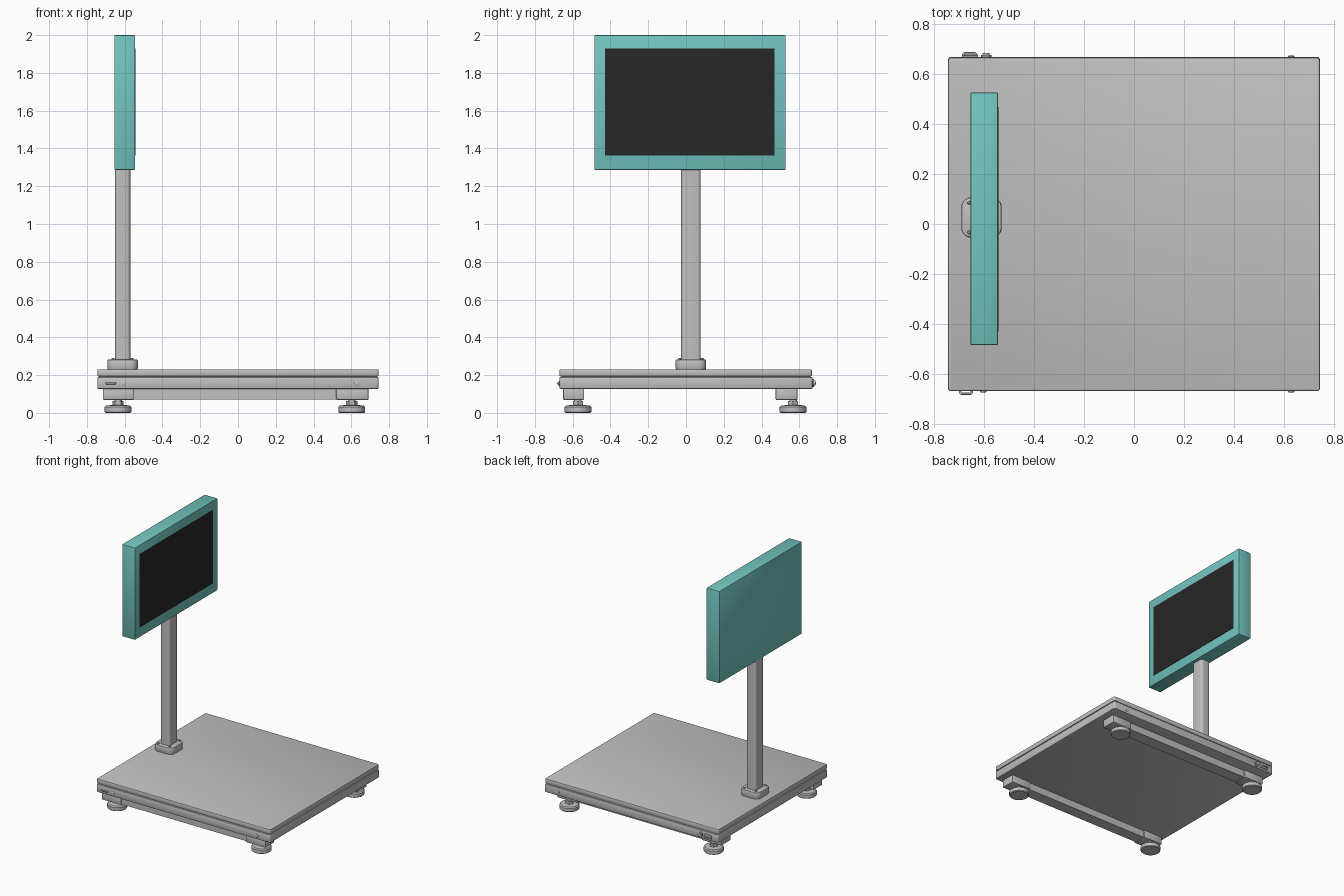
import bpy, bmesh, math
from mathutils import Matrix, Vector

if "Cube" in bpy.data.objects:
    bpy.data.objects.remove(bpy.data.objects["Cube"])


def material(name, rgb):
    m = bpy.data.materials.new(name)
    m.diffuse_color = (*rgb, 1)
    m.use_nodes = True
    m.node_tree.nodes["Principled BSDF"].inputs["Base Color"].default_value = m.diffuse_color
    return m


GREY = material("brushed_grey", (0.53, 0.53, 0.53))
TEAL = material("teal_plastic", (0.17, 0.56, 0.53))
BLACK = material("screen_black", (0.02, 0.02, 0.02))


def finish(name, bm, mat, angle=35):
    bmesh.ops.recalc_face_normals(bm, faces=bm.faces)
    me = bpy.data.meshes.new(name)
    bm.to_mesh(me)
    bm.free()
    ob = bpy.data.objects.new(name, me)
    bpy.context.collection.objects.link(ob)
    me.materials.append(mat)
    bpy.ops.object.select_all(action='DESELECT')
    ob.select_set(True)
    bpy.context.view_layer.objects.active = ob
    bpy.ops.object.shade_smooth_by_angle(angle=math.radians(angle))
    return ob


# box from min/max ranges; corner rounds the vertical edges, edge rounds the rest
def box(name, x, y, z, mat=GREY, corner=0, edge=0, segs=3):
    bm = bmesh.new()
    bmesh.ops.create_cube(bm, size=1)
    for v in bm.verts:
        v.co = Vector(r[0] if c < 0 else r[1] for c, r in zip(v.co, (x, y, z)))
    if corner:
        up = [e for e in bm.edges
              if abs((e.verts[0].co - e.verts[1].co).normalized().z) > 0.9]
        bmesh.ops.bevel(bm, geom=up, offset=corner, segments=segs,
                        profile=0.5, affect='EDGES')
    if edge:
        sharp = [e for e in bm.edges if e.calc_face_angle(0) > 0.8]
        bmesh.ops.bevel(bm, geom=sharp, offset=edge, segments=2,
                        profile=0.5, affect='EDGES')
    return finish(name, bm, mat)


# lathe of (radius, height) points about an axis from a base point
def lathe(name, base, profile, direction=(0, 0, 1), sides=32, mat=GREY):
    bm = bmesh.new()
    rings = []
    for r, h in profile:
        rings.append([bm.verts.new((r * math.cos(2 * math.pi * i / sides),
                                    r * math.sin(2 * math.pi * i / sides), h))
                      for i in range(sides)])
    for a, b in zip(rings, rings[1:]):
        for i in range(sides):
            j = (i + 1) % sides
            bm.faces.new((a[i], a[j], b[j], b[i]))
    bm.faces.new(rings[0][::-1])
    bm.faces.new(rings[-1])
    rot = Vector((0, 0, 1)).rotation_difference(Vector(direction)).to_matrix().to_4x4()
    bm.transform(Matrix.Translation(base) @ rot)
    return finish(name, bm, mat)


# weighing platform: lower body, recessed seam and top plate
box("platform_body", (-0.745, 0.745), (-0.67, 0.67), (0.127, 0.19),
    corner=0.012, edge=0.007)
box("platform_seam", (-0.735, 0.735), (-0.66, 0.66), (0.18, 0.20))
box("platform_plate", (-0.745, 0.745), (-0.67, 0.667), (0.193, 0.231),
    corner=0.012, edge=0.007)

# under-frame rails, end brackets and levelling feet
for side, y0, y1, fy in (("front", -0.65, -0.54, -0.572), ("back", 0.475, 0.59, 0.567)):
    box(side + "_rail", (-0.70, 0.68), (y0 + 0.01, y1 - 0.01), (0.072, 0.13))
    for end, x0, x1, fx in (("left", -0.715, -0.55, -0.635), ("right", 0.52, 0.69, 0.602)):
        tag = f"{side}_{end}"
        box(tag + "_bracket", (x0, x1), (y0, y1), (0.069, 0.13), edge=0.004)
        lathe(tag + "_foot", (fx, fy, 0),
              [(0.066, 0), (0.071, 0.005), (0.071, 0.030), (0.064, 0.038), (0.035, 0.042)])
        lathe(tag + "_foot_nut", (fx, fy, 0.04), [(0.03, 0), (0.03, 0.024)], sides=6)
        lathe(tag + "_foot_stem", (fx, fy, 0.04), [(0.02, 0), (0.02, 0.09)], sides=16)

# mast with flanged base and bolts
MY = 0.026
box("mast_base", (-0.692, -0.53), (MY - 0.081, MY + 0.081), (0.228, 0.283),
    corner=0.04, edge=0.008, segs=5)
box("mast", (-0.652, -0.57), (MY - 0.052, MY + 0.052), (0.25, 1.32), corner=0.018, segs=4)
for sx in (-1, 1):
    for sy in (-1, 1):
        lathe("base_bolt", (-0.611 + sx * 0.05, MY + sy * 0.06, 0.28),
              [(0.008, 0), (0.008, 0.008), (0.005, 0.011)], sides=12)

# display housing with the screen panel on the +x face
box("display_housing", (-0.655, -0.545), (-0.485, 0.527), (1.287, 2.0), TEAL,
    edge=0.004)
box("screen_panel", (-0.549, -0.5425), (-0.43, 0.468), (1.363, 1.93), BLACK)


# small U-shaped handle on a side wall
def handle(name, xa, xb, y, out, z):
    cu = bpy.data.curves.new(name, 'CURVE')
    cu.dimensions = '3D'
    cu.bevel_depth = 0.005
    cu.bevel_resolution = 2
    cu.use_fill_caps = True
    pts = [(xa, y, z), (xa, y + out * 0.6, z), (xa + 0.006, y + out, z),
           (xb - 0.006, y + out, z), (xb, y + out * 0.6, z), (xb, y, z)]
    sp = cu.splines.new('POLY')
    sp.points.add(len(pts) - 1)
    for p, c in zip(sp.points, pts):
        p.co = (*c, 1)
    ob = bpy.data.objects.new(name, cu)
    cu.materials.append(GREY)
    bpy.context.collection.objects.link(ob)


# side fittings: handles, connector and screws
handle("front_handle", -0.697, -0.65, -0.668, -0.012, 0.156)
handle("back_handle", -0.685, -0.632, 0.668, 0.016, 0.156)
box("back_socket", (-0.69, -0.625), (0.66, 0.677), (0.143, 0.172), edge=0.003)
lathe("back_connector", (-0.593, 0.665, 0.158),
      [(0.021, 0), (0.021, 0.012), (0.014, 0.013), (0.014, 0.02)], (0, 1, 0), 20)
for x, y, d in ((-0.605, -0.667, -1), (0.63, -0.667, -1), (0.63, 0.667, 1)):
    lathe("side_screw", (x, y, 0.155), [(0.013, 0), (0.013, 0.006), (0.008, 0.009)],
          (0, d, 0), 16)
